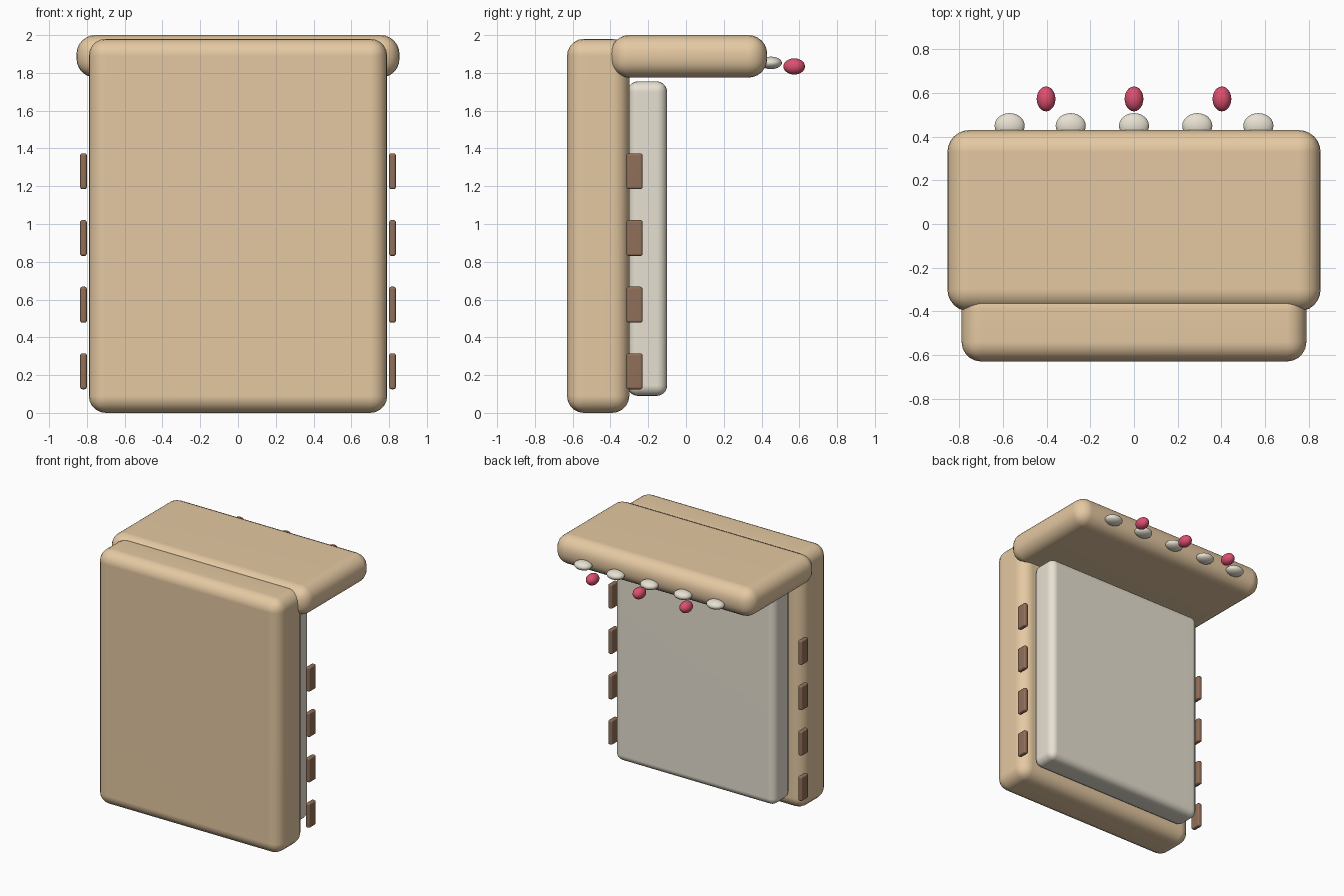
import bpy, bmesh

if "Cube" in bpy.data.objects:
    bpy.data.objects.remove(bpy.data.objects["Cube"])


def material(name, rgb):
    m = bpy.data.materials.new(name)
    m.diffuse_color = (*rgb, 1)
    m.use_nodes = True
    m.node_tree.nodes["Principled BSDF"].inputs["Base Color"].default_value = m.diffuse_color
    return m


TAN = material("tan", (0.78, 0.58, 0.36))
CREAM = material("cream", (0.80, 0.75, 0.64))
BROWN = material("brown", (0.28, 0.16, 0.10))
PINK = material("pink", (0.70, 0.08, 0.16))


def finish(name, bm, mat):
    mesh = bpy.data.meshes.new(name)
    bm.to_mesh(mesh)
    bm.free()
    mesh.materials.append(mat)
    mesh.shade_smooth()
    ob = bpy.data.objects.new(name, mesh)
    bpy.context.collection.objects.link(ob)
    return ob


def rounded_box(name, lo, hi, radius, mat, segments=5):
    bm = bmesh.new()
    bmesh.ops.create_cube(bm, size=1)
    for v in bm.verts:
        v.co = [(a + b) / 2 + c * (b - a) for a, b, c in zip(lo, hi, v.co)]
    bmesh.ops.bevel(bm, geom=bm.edges[:], offset=radius, segments=segments,
                    profile=0.5, affect='EDGES')
    ob = finish(name, bm, mat)
    ob.modifiers.new("flat_faces", 'WEIGHTED_NORMAL')
    return ob


def bead(name, centre, radii, mat):
    bm = bmesh.new()
    bmesh.ops.create_uvsphere(bm, u_segments=24, v_segments=14, radius=1)
    bmesh.ops.scale(bm, vec=radii, verts=bm.verts)
    ob = finish(name, bm, mat)
    ob.location = centre
    return ob


# Main slab, inner panel and overhanging flap
rounded_box("main_slab", (-0.79, -0.63, 0), (0.79, -0.30, 1.98), 0.09, TAN)
rounded_box("inner_panel", (-0.69, -0.31, 0.09), (0.69, -0.10, 1.755), 0.055, CREAM)
rounded_box("top_flap", (-0.855, -0.40, 1.775), (0.855, 0.43, 2.0), 0.1, TAN, 6)

# Side tabs, four per side
for side, s in (("left", -1), ("right", 1)):
    for i in range(4):
        z = 0.22 + i * 0.353
        x = s * 0.818
        rounded_box(f"side_tab_{side}_{i + 1}", (x - 0.018, -0.315, z - 0.095),
                    (x + 0.018, -0.23, z + 0.095), 0.012, BROWN, 3)

# Pale beads half sunk in the flap edge
for i, x in enumerate((-0.57, -0.29, 0, 0.29, 0.57)):
    bead(f"pale_bead_{i + 1}", (x, 0.45, 1.853), (0.069, 0.058, 0.033), CREAM)

# Pink beads floating in front of the flap edge
for i, x in enumerate((-0.403, 0, 0.403)):
    bead(f"pink_bead_{i + 1}", (x, 0.573, 1.834), (0.043, 0.057, 0.043), PINK)
